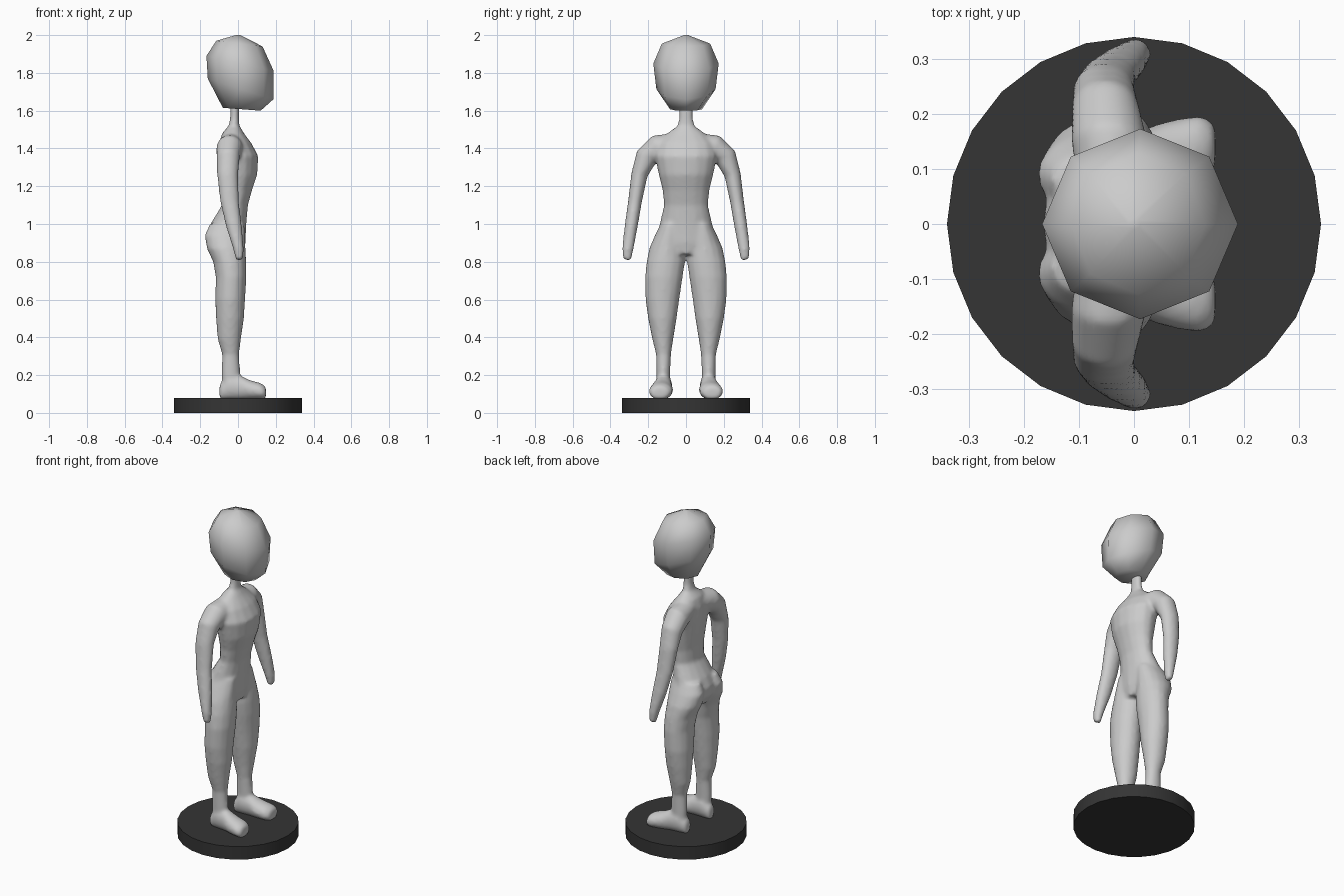
import bpy, bmesh, math
from mathutils import Vector

cube = bpy.data.objects.get("Cube")
if cube:
    bpy.data.objects.remove(cube, do_unlink=True)


def material(name, value):
    m = bpy.data.materials.new(name)
    m.use_nodes = True
    color = (value, value, value, 1)
    m.diffuse_color = color
    m.node_tree.nodes["Principled BSDF"].inputs["Base Color"].default_value = color
    return m


def loft(bm, rings, sides=16):
    """Skin closed rings, each given as (centre, first half axis, second half axis)."""
    loops = []
    for c, a, b in rings:
        angles = [2 * math.pi * i / sides for i in range(sides)]
        loops.append([bm.verts.new(c + a * math.cos(t) + b * math.sin(t)) for t in angles])
    faces = [bm.faces.new(loops[0][::-1]), bm.faces.new(loops[-1])]
    for lo, hi in zip(loops, loops[1:]):
        for i in range(sides):
            j = (i + 1) % sides
            faces.append(bm.faces.new((lo[i], lo[j], hi[j], hi[i])))
    bmesh.ops.recalc_face_normals(bm, faces=faces)


def make_object(name, bm, mat):
    mesh = bpy.data.meshes.new(name)
    bm.to_mesh(mesh)
    bm.free()
    obj = bpy.data.objects.new(name, mesh)
    bpy.context.collection.objects.link(obj)
    mesh.materials.append(mat)
    return obj


def shade(obj, angle):
    bpy.ops.object.select_all(action='DESELECT')
    obj.select_set(True)
    bpy.context.view_layer.objects.active = obj
    bpy.ops.object.shade_smooth_by_angle(angle=math.radians(angle))


def upright(rows, side=1):
    """Level rings from rows of (height, back x, front x, centre y, half width)."""
    return [(Vector(((xb + xf) / 2, side * y, z)), Vector(((xf - xb) / 2, 0, 0)),
             Vector((0, w, 0))) for z, xb, xf, y, w in rows]


skin = material("light grey", 0.6)
dark = material("dark grey", 0.035)

# Torso and neck
torso = [(.84, -.13, .03, 0, .09), (.9, -.165, .04, 0, .15), (.95, -.165, .042, 0, .15),
         (1.01, -.14, .045, 0, .138), (1.1, -.085, .053, 0, .117), (1.18, -.085, .075, 0, .125),
         (1.26, -.095, .102, 0, .145), (1.36, -.105, .108, 0, .165), (1.43, -.1, .07, 0, .15),
         (1.48, -.085, .032, 0, .1), (1.52, -.05, .008, 0, .045), (1.56, -.042, .006, 0, .037),
         (1.66, -.042, .006, 0, .037)]
leg = [(.1, -.085, .01, .12, .035), (.22, -.088, .012, .12, .037), (.31, -.084, .006, .119, .04),
       (.39, -.108, .016, .123, .056), (.5, -.117, .032, .125, .076), (.6, -.121, .038, .125, .09),
       (.72, -.118, .045, .117, .1), (.8, -.132, .044, .107, .102), (.87, -.165, .04, .1, .095),
       (.94, -.177, .038, .09, .075), (1.0, -.15, .035, .08, .055)]
# Foot rows: x, centre y, half width, top height
foot = [(-.098, .115, .03, .15), (-.05, .118, .046, .21), (.01, .122, .048, .2),
        (.06, .128, .06, .175), (.12, .135, .064, .158), (.148, .14, .045, .14)]
# Arm rows: x, y, z, half depth, radius
arm = [(-.035, .04, 1.43, .06, .055), (-.045, .15, 1.403, .07, .071),
       (-.052, .21, 1.355, .062, .06), (-.055, .247, 1.26, .056, .044),
       (-.045, .27, 1.12, .05, .037), (-.022, .29, .99, .043, .035),
       (.002, .308, .87, .029, .031), (.008, .312, .81, .02, .022)]

bm = bmesh.new()
loft(bm, upright(torso))
for side in (1, -1):
    loft(bm, upright(leg, side))
    loft(bm, [(Vector((x, side * y, (top + .07) / 2)), Vector((0, w, 0)),
               Vector((0, 0, (top - .07) / 2))) for x, y, w, top in foot])
    path = [Vector((x, side * y, z)) for x, y, z, d, r in arm]
    rings = []
    for i, (x, y, z, d, r) in enumerate(arm):
        t = path[min(i + 1, len(path) - 1)] - path[max(i - 1, 0)]
        across = Vector((0, -t.z, t.y)).normalized()
        rings.append((path[i], Vector((d, 0, 0)), across * r))
    loft(bm, rings)
body = make_object("body", bm, skin)
# Fuse the limbs into one soft skin
fuse = body.modifiers.new("fuse", 'REMESH')
fuse.mode = 'VOXEL'
fuse.voxel_size = 0.01
fuse.use_smooth_shade = True
soften = body.modifiers.new("soften", 'SMOOTH')
soften.factor = 0.5
soften.iterations = 8

# Faceted head: back x, back z, front x, front z, half width
head_rows = [(-.08, 1.615, .12, 1.6, .085), (-.16, 1.77, .187, 1.66, .157),
             (-.167, 1.89, .189, 1.81, .173), (-.115, 1.97, .13, 1.94, .128),
             (-.012, 2.0, .012, 2.0, .01)]
bm = bmesh.new()
loft(bm, [(Vector(((xb + xf) / 2, 0, (zb + zf) / 2)),
           Vector(((xf - xb) / 2, 0, (zf - zb) / 2)), Vector((0, w, 0)))
          for xb, zb, xf, zf, w in head_rows], 8)
shade(make_object("head", bm, skin), 65)

# Round stand
bm = bmesh.new()
loft(bm, [(Vector((0, 0, z)), Vector((.34, 0, 0)), Vector((0, .34, 0))) for z in (0, .08)], 24)
shade(make_object("stand", bm, dark), 30)
